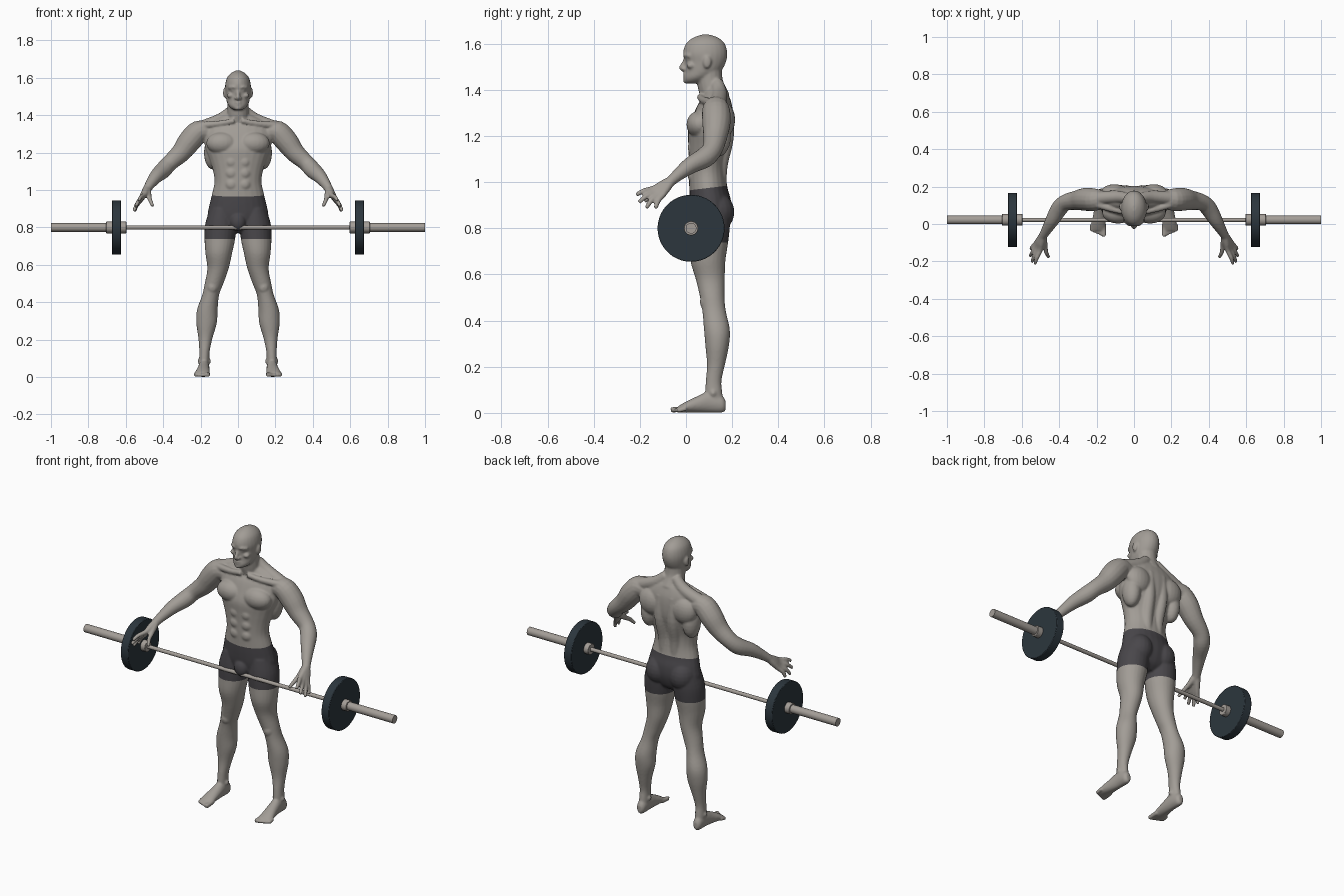
import bpy, bmesh, math
from mathutils import Vector, Matrix

cube = bpy.data.objects.get("Cube")
if cube:
    bpy.data.objects.remove(cube)


def material(name, colour):
    mat = bpy.data.materials.new(name)
    mat.use_nodes = True
    mat.diffuse_color = (*colour, 1)
    node = next(n for n in mat.node_tree.nodes if n.type == 'BSDF_PRINCIPLED')
    node.inputs["Base Color"].default_value = (*colour, 1)
    node.inputs["Roughness"].default_value = 0.6
    return mat


skin = material("skin grey", (0.36, 0.335, 0.305))
cloth = material("shorts charcoal", (0.066, 0.062, 0.069))
steel = material("bar steel", (0.37, 0.34, 0.31))
rubber = material("plate slate", (0.025, 0.037, 0.047))


# Shape helpers
def refine(rows, steps=4):
    """Catmull-Rom interpolation of rows of numbers."""
    rows = [Vector(r) for r in rows]
    out = []
    for i in range(len(rows) - 1):
        b, c = rows[i], rows[i + 1]
        a = rows[i - 1] if i else b
        d = rows[i + 2] if i + 2 < len(rows) else c
        for k in range(steps):
            t = k / steps
            out.append(b + (c - a) * (t / 2) + (a * 2 - b * 5 + c * 4 - d) * (t * t / 2)
                       + (b * 3 - a - c * 3 + d) * (t ** 3 / 2))
    return out + [rows[-1]]


def loft(bm, rings, sides=24):
    """Skin a row of (centre, u, v) ellipses and cap both ends."""
    loops = []
    for centre, u, v in rings:
        angles = [math.tau * k / sides for k in range(sides)]
        loops.append([bm.verts.new(centre + u * math.cos(a) + v * math.sin(a)) for a in angles])
    for low, high in zip(loops, loops[1:]):
        for k in range(sides):
            n = (k + 1) % sides
            bm.faces.new((low[k], low[n], high[n], high[k]))
    bm.faces.new(loops[0][::-1])
    bm.faces.new(loops[-1])


def stack(bm, rows):
    """Horizontal slices: z, centre x, centre y, radius x, radius y."""
    loft(bm, [(Vector((x, y, z)), Vector((rx, 0, 0)), Vector((0, ry, 0)))
              for z, x, y, rx, ry in refine(rows)])


def tube(bm, rows):
    """Round limb along a path of x, y, z, radius."""
    pts = refine(rows)
    rings = []
    for i, p in enumerate(pts):
        axis = (pts[min(i + 1, len(pts) - 1)] - pts[max(i - 1, 0)]).to_3d().normalized()
        side = axis.cross(Vector((0.31, 0.9, 0.3))).normalized()
        rings.append((p.to_3d(), side * p[3], axis.cross(side) * p[3]))
    loft(bm, rings, 16)


def blob(bm, centre, radii):
    mat = Matrix.Translation(centre) @ Matrix.Diagonal((*radii, 1))
    bmesh.ops.create_uvsphere(bm, u_segments=20, v_segments=12, radius=1, matrix=mat)


# Middle parts: torso, neck, head
core = bmesh.new()
stack(core, [(z, 0, y, rx, ry) for z, y, rx, ry in (
    (.77, .1, .05, .04), (.8, .105, .13, .07), (.86, .108, .162, .088), (.92, .105, .153, .09),
    (.975, .097, .14, .083), (1.04, .092, .126, .08), (1.1, .092, .133, .08),
    (1.16, .098, .152, .088), (1.22, .105, .174, .096), (1.28, .116, .182, .088),
    (1.33, .124, .175, .076), (1.365, .13, .15, .06), (1.395, .128, .09, .05),
    (1.41, .12, .055, .045))])
tube(core, [(0, .13, 1.36, .063), (0, .11, 1.41, .058), (0, .102, 1.45, .056), (0, .1, 1.5, .055)])
stack(core, [(z, 0, y, rx, ry) for z, y, rx, ry in (
    (1.428, .03, .02, .03), (1.438, .04, .038, .05), (1.455, .052, .053, .062),
    (1.48, .073, .062, .078), (1.52, .084, .067, .089), (1.56, .083, .069, .096),
    (1.6, .084, .059, .084), (1.625, .085, .038, .056), (1.639, .085, .012, .018))])
tube(core, [(0, .002, 1.542, .008), (0, -.009, 1.515, .01), (0, -.019, 1.496, .011), (0, -.008, 1.486, .01)])
blob(core, (0, -.004, 1.468), (.02, .01, .005))
blob(core, (0, -.003, 1.457), (.018, .01, .005))
blob(core, (0, .004, 1.438), (.02, .016, .012))
blob(core, (0, .035, .83), (.042, .035, .05))

# Left-hand parts, copied to the right afterwards
half = bmesh.new()
# face and ear
tube(half, [(.005, -.004, 1.546, .007), (.028, -.002, 1.551, .009), (.05, .018, 1.546, .008)])
blob(half, (.04, .022, 1.505), (.02, .02, .014))
blob(half, (.027, .008, 1.533), (.012, .01, .006))
blob(half, (.013, -.01, 1.491), (.008, .009, .007))
blob(half, (.071, .092, 1.52), (.009, .018, .028))
# neck-to-shoulder muscle, chest, back, belly and seat
tube(half, [(.03, .135, 1.43, .028), (.09, .145, 1.378, .034), (.2, .138, 1.333, .036)])
tube(half, [(.02, .06, 1.37, .014), (.1, .075, 1.355, .016), (.2, .105, 1.345, .02)])
tube(half, [(.035, .145, .99, .03), (.037, .15, 1.08, .032), (.042, .175, 1.2, .033), (.04, .17, 1.33, .03)])
for centre, radii in (
        ((.085, .06, 1.25), (.085, .058, .06)), ((.105, .165, 1.27), (.075, .048, .075)),
        ((.135, .14, 1.2), (.047, .055, .09)), ((.076, .13, .87), (.074, .08, .085))):
    blob(half, centre, radii)
for z in (1.03, 1.09, 1.15):
    blob(half, (.034, .034, z), (.035, .027, .034))

# arm
tube(half, [(.16, .13, 1.31, .05), (.21, .13, 1.312, .06), (.258, .132, 1.262, .062),
            (.305, .127, 1.2, .053), (.365, .115, 1.145, .044), (.4, .082, 1.107, .045),
            (.437, .02, 1.073, .037), (.47, -.036, 1.03, .027), (.49, -.07, 1.0, .022)])
# hand: every finger runs from the wrist over its knuckle to its tip
wrist = Vector((.487, -.062, 1.008))
for knuckle, tip in (
        ((.501, -.14, .972), (.53, -.215, .945)), ((.513, -.133, .957), (.546, -.204, .912)),
        ((.521, -.12, .946), (.556, -.172, .888)), ((.524, -.103, .942), (.552, -.132, .886)),
        ((.475, -.118, .965), (.455, -.178, .915))):
    k, t = Vector(knuckle), Vector(tip)
    bend = k.lerp(t, .5) + Vector((.004, -.004, .004))
    path = ((wrist, .02), (wrist.lerp(k, .5), .018), (k, .0135), (bend, .0115), (t, .009))
    tube(half, [(*p, r) for p, r in path])

# leg
stack(half, [
    (.9, .085, .11, .065, .08), (.82, .092, .105, .083, .086), (.74, .097, .1, .082, .083),
    (.66, .103, .095, .071, .076), (.58, .107, .105, .057, .063), (.5, .128, .114, .05, .053),
    (.44, .146, .122, .045, .051), (.36, .164, .134, .055, .056), (.29, .168, .135, .055, .051),
    (.21, .174, .13, .038, .039), (.14, .179, .12, .028, .034), (.09, .181, .12, .027, .037),
    (.03, .182, .125, .026, .04)])
blob(half, (.137, .088, .48), (.03, .028, .035))
for x in (.154, .206):
    blob(half, (x, .118, .085), (.01, .014, .014))
# foot and toes
loft(half, [(Vector((x, y, z)), Vector((rx, 0, 0)), Vector((0, 0, rz))) for y, x, z, rx, rz in refine([
    (.172, .182, .032, .012, .02), (.155, .182, .038, .025, .037), (.1, .182, .047, .029, .046),
    (.05, .185, .037, .033, .036), (0, .19, .025, .038, .024), (-.035, .191, .015, .036, .013)])])
for i in range(5):
    x, r = .161 + .0165 * i, .0125 if i == 0 else .0095
    tube(half, [(x, .0, .018, r), (x, -.035 + .005 * i, .015, r), (x, -.066 + .007 * i, r, r)])

# Fuse everything into one smooth skin
side_mesh = bpy.data.meshes.new("side_parts")
half.to_mesh(side_mesh)
core.from_mesh(side_mesh)
side_mesh.transform(Matrix.Scale(-1, 4, (1, 0, 0)))
side_mesh.flip_normals()
core.from_mesh(side_mesh)
body_mesh = bpy.data.meshes.new("body")
core.to_mesh(body_mesh)
bpy.data.meshes.remove(side_mesh)
body = bpy.data.objects.new("body", body_mesh)
bpy.context.collection.objects.link(body)
remesh = body.modifiers.new("fuse", 'REMESH')
remesh.mode = 'VOXEL'
remesh.voxel_size = 0.0055
relax = body.modifiers.new("relax", 'SMOOTH')
relax.factor = 0.5
relax.iterations = 5
graph = bpy.context.evaluated_depsgraph_get()
fused = bpy.data.meshes.new_from_object(body.evaluated_get(graph))
body.modifiers.clear()
body.data = fused
fused.materials.clear()
fused.materials.append(skin)
fused.materials.append(cloth)

# Shorts: cut the skin at waist and hems, then colour between the cuts
waist, waist_normal = Vector((0, .1, .975)), Vector((0, -.12, 1))
hem, hem_normal = Vector((0, .1, .738)), Vector((0, 0, 1))
bm = bmesh.new()
bm.from_mesh(fused)
for point, normal in ((waist, waist_normal), (hem, hem_normal)):
    faces = [f for f in bm.faces if abs(f.calc_center_median().x) < .3]
    geom = {g for f in faces for g in (f, *f.edges, *f.verts)}
    bmesh.ops.bisect_plane(bm, geom=list(geom), plane_co=point, plane_no=normal, dist=1e-5)
for f in bm.faces:
    c = f.calc_center_median()
    inside = (c - waist).dot(waist_normal) < 0 < (c - hem).dot(hem_normal)
    f.material_index = int(inside and abs(c.x) < .3)
    f.smooth = True
bm.to_mesh(fused)
bm.free()


# Barbell
def rod(name, start, end, radius, mat, sides=32, bevel=0.0):
    bpy.ops.mesh.primitive_cylinder_add(vertices=sides, radius=radius, depth=abs(end - start),
                                        location=((start + end) / 2, .022, .8),
                                        rotation=(0, math.pi / 2, 0))
    obj = bpy.context.object
    obj.name = name
    obj.data.materials.append(mat)
    bpy.ops.object.shade_smooth_by_angle(angle=math.radians(35))
    if bevel:
        mod = obj.modifiers.new("edge", 'BEVEL')
        mod.width = bevel
        mod.segments = 2


rod("bar_shaft", -.62, .62, .011, steel, 20)
for side, s in (("left", 1), ("right", -1)):
    rod(side + "_sleeve", s * .6, s * 1.0, .023, steel)
    rod(side + "_inner_collar", s * .597, s * .628, .031, steel, 24, .002)
    rod(side + "_plate", s * .626, s * .674, .145, rubber, 64, .003)
    rod(side + "_outer_collar", s * .672, s * .705, .031, steel, 24, .002)
